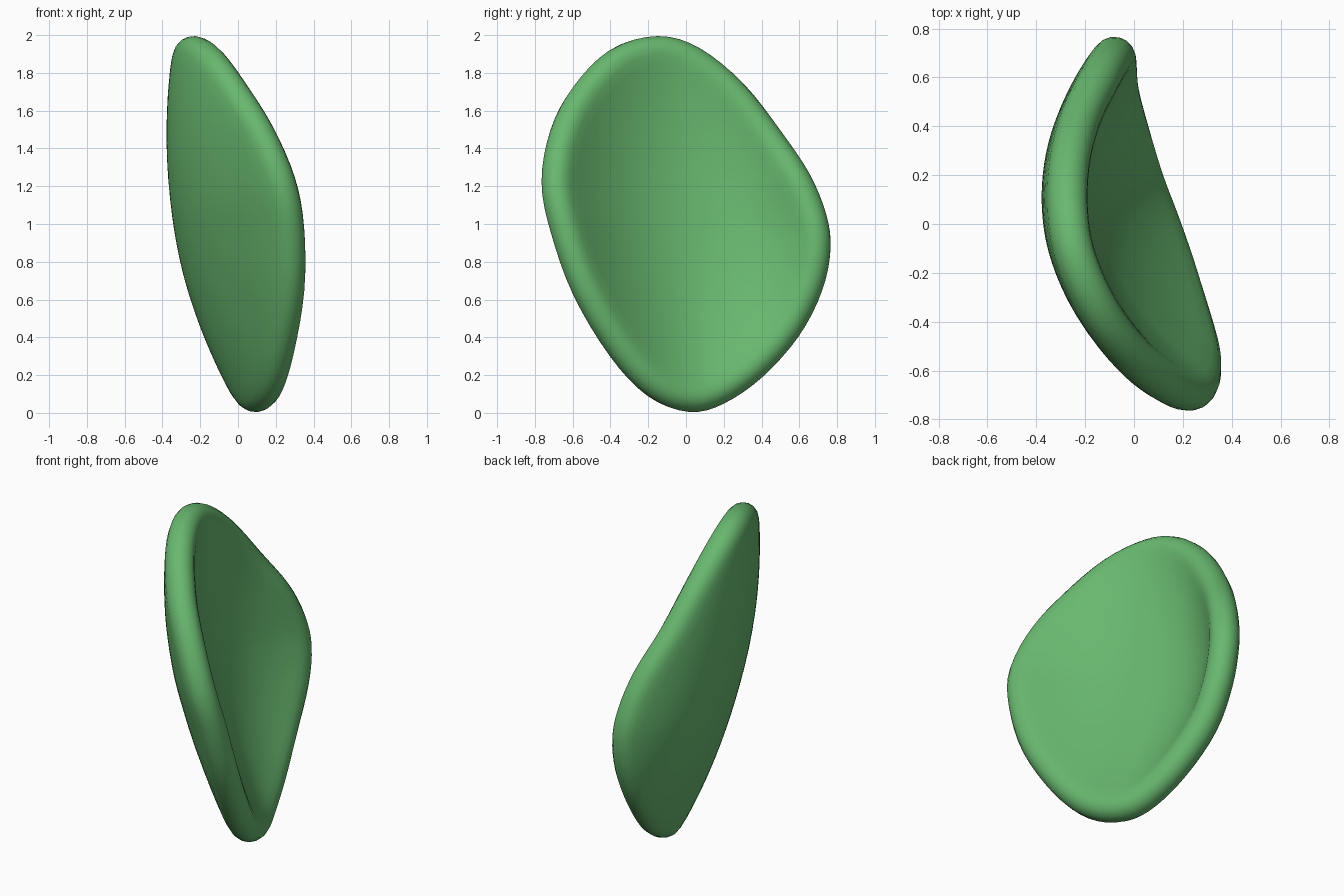
import bpy, bmesh, math
from mathutils import Vector

if "Cube" in bpy.data.objects:
    bpy.data.objects.remove(bpy.data.objects["Cube"])

# Centre line of the rounded rim as (x, y, z), going round from the top
RIM = [Vector(p) for p in (
    (-.235, -.15, 1.915), (-.27, .035, 1.86), (-.265, .245, 1.69), (-.218, .435, 1.445),
    (-.145, .585, 1.225), (-.1, .665, 1.03), (-.078, .685, .87), (-.07, .645, .672),
    (-.06, .53, .45), (-.01, .346, .246), (.045, .166, .123), (.1, .02, .085),
    (.163, -.157, .155), (.22, -.338, .348), (.272, -.526, .66), (.27, -.638, .975),
    (.225, -.685, 1.22), (.115, -.64, 1.474), (-.01, -.536, 1.674), (-.14, -.36, 1.854))]
SEG, RINGS, EDGE, HALF = 80, 16, 8, 0.085
CENTRE = Vector((0, 0, 1))


def rim(t):
    """Smooth closed curve through the rim points."""
    n = len(RIM)
    i = int(t * n)
    u = t * n - i
    a, b, c, d = (RIM[(i + k) % n] for k in (-1, 0, 1, 2))
    return 0.5 * (2*b + (c-a)*u + (2*a-5*b+4*c-d)*u*u + (3*b-a-3*c+d)*u**3)


def dish(y, z):
    """Depth of the curved mid-surface."""
    w = z - 1
    return -.23 - .26*y - .2*w + .58*y*y + .22*y*w + .17*w*w


def mid(r, t):
    e = rim(t % 1)
    p = CENTRE.lerp(e, r)
    p.x = dish(p.y, p.z) + r**3 * (e.x - dish(e.y, e.z))
    return p


def frame(r, t):
    """Surface normal (towards +x) and outward direction."""
    d = 0.006
    along = mid(r, t + d) - mid(r, t - d)
    n = (mid(r + d, t) - mid(r - d, t)).cross(along).normalized()
    if n.x < 0:
        n.negate()
    out = along.cross(n).normalized()
    if out.dot(mid(r, t) - CENTRE) < 0:
        out.negate()
    return n, out


def face_point(r, t, side):
    return mid(r, t) + frame(r, t)[0] * HALF * side


def edge_point(a, t):
    n, out = frame(1, t)
    return mid(1, t) + (n * math.sin(a) + out * math.cos(a)) * HALF


# Curved disc body: back face, rounded rim, front face
bm = bmesh.new()
ts = [s / SEG for s in range(SEG)]
rows = [[face_point(k / RINGS, t, -1) for t in ts] for k in range(1, RINGS)]
rows += [[edge_point(-math.pi/2 + math.pi*k/EDGE, t) for t in ts] for k in range(EDGE + 1)]
rows += [[face_point(k / RINGS, t, 1) for t in ts] for k in range(RINGS - 1, 0, -1)]
loops = [[bm.verts.new(p) for p in row] for row in rows]
for a, b in zip(loops, loops[1:]):
    for s in range(SEG):
        q = (s + 1) % SEG
        bm.faces.new((a[s], a[q], b[q], b[s]))
n0 = Vector((1, .26, .2)).normalized()
for loop, side in ((loops[0], -1), (loops[-1], 1)):
    tip = bm.verts.new(Vector((dish(0, 1), 0, 1)) + n0 * HALF * side)
    for s in range(SEG):
        bm.faces.new((loop[s], loop[(s + 1) % SEG], tip))
# Relax small ripples
for _ in range(3):
    bmesh.ops.smooth_vert(bm, verts=bm.verts, factor=0.3,
                          use_axis_x=True, use_axis_y=True, use_axis_z=True)
bmesh.ops.recalc_face_normals(bm, faces=bm.faces)
for f in bm.faces:
    f.smooth = True
mesh = bpy.data.meshes.new("curved_disc")
bm.to_mesh(mesh)
bm.free()
disc = bpy.data.objects.new("curved_disc", mesh)
bpy.context.collection.objects.link(disc)

# Green colour
green = bpy.data.materials.new("green")
green.diffuse_color = (.14, .48, .16, 1)
green.use_nodes = True
green.node_tree.nodes["Principled BSDF"].inputs["Base Color"].default_value = green.diffuse_color
mesh.materials.append(green)
